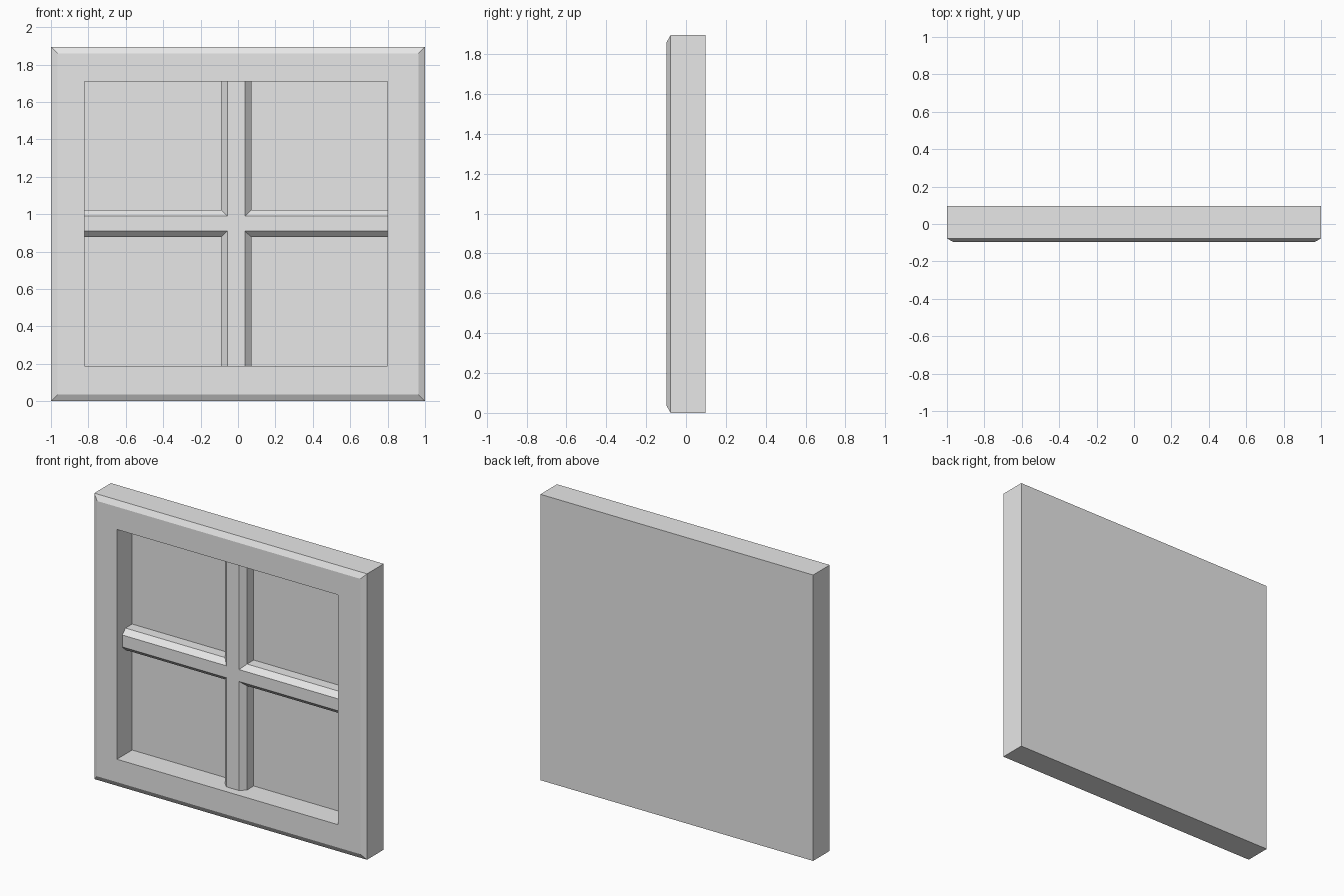
import bpy
import bmesh

cube = bpy.data.objects.get("Cube")
if cube:
    bpy.data.objects.remove(cube, do_unlink=True)

# Single plain grey
grey = bpy.data.materials.new("plain_grey")
grey.use_nodes = True
colour = (0.8, 0.8, 0.8, 1)
grey.diffuse_color = colour
grey.node_tree.nodes["Principled BSDF"].inputs["Base Color"].default_value = colour


def rect(x0, x1, z0, z1):
    return [(x0, z0), (x1, z0), (x1, z1), (x0, z1)]


def cross(x0, x1, z0, z1, ends):
    """Outline of a plus shape whose arms reach the end limits."""
    ex0, ex1, ez0, ez1 = ends
    return [(x0, ez0), (x1, ez0), (x1, z0), (ex1, z0), (ex1, z1), (x1, z1),
            (x1, ez1), (x0, ez1), (x0, z1), (ex0, z1), (ex0, z0), (x0, z0)]


def loft(name, sections):
    """Join matching outlines, each at its own depth, and cap both ends."""
    bm = bmesh.new()
    rings = [[bm.verts.new((x, y, z)) for x, z in outline] for y, outline in sections]
    for a, b in zip(rings, rings[1:]):
        n = len(a)
        for i in range(n):
            j = (i + 1) % n
            bm.faces.new((a[i], a[j], b[j], b[i]))
    bm.faces.new(rings[0][::-1])
    bm.faces.new(rings[-1])
    bmesh.ops.recalc_face_normals(bm, faces=bm.faces)
    mesh = bpy.data.meshes.new(name)
    bm.to_mesh(mesh)
    bm.free()
    mesh.materials.append(grey)
    obj = bpy.data.objects.new(name, mesh)
    bpy.context.collection.objects.link(obj)
    return obj


FRONT, BACK, PANE = -0.097, 0.097, 0.063
HEIGHT, CHAMFER = 1.895, 0.035
opening = rect(-0.82, 0.80, 0.187, 1.71)

# Frame with a chamfered front rim, a recess and the pane as its floor
outer = rect(-1, 1, 0, HEIGHT)
rim = rect(-1 + CHAMFER, 1 - CHAMFER, CHAMFER, HEIGHT - CHAMFER)
loft("window_frame_and_pane", [
    (BACK, outer), (FRONT + 0.02, outer), (FRONT, rim),
    (FRONT, opening), (PANE, opening)])

# Crossed glazing bars with chamfered edges, ends let into the frame
ends = (-0.84, 0.82, 0.17, 1.73)
bar_base = cross(-0.09, 0.071, 0.877, 1.022, ends)
bar_face = cross(-0.057, 0.037, 0.91, 0.989, ends)
loft("glazing_bars", [(PANE + 0.01, bar_base), (-0.007, bar_base), (-0.041, bar_face)])
